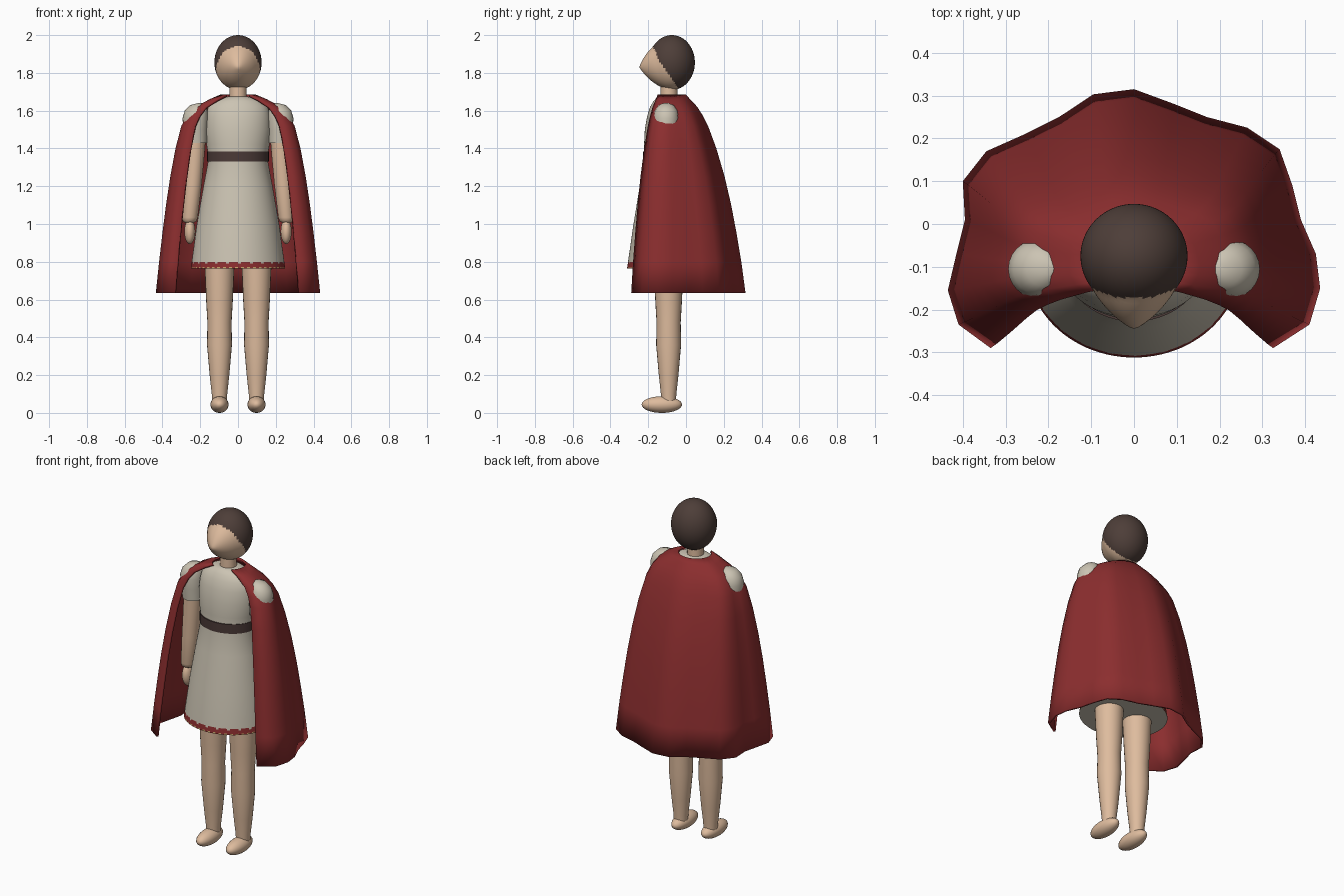
import bpy, bmesh, math
from mathutils import Vector

cube = bpy.data.objects.get("Cube")
if cube:
    bpy.data.objects.remove(cube, do_unlink=True)


def material(name, rgb):
    m = bpy.data.materials.new(name)
    m.use_nodes = True
    m.diffuse_color = (*rgb, 1)
    m.node_tree.nodes["Principled BSDF"].inputs["Base Color"].default_value = (*rgb, 1)
    return m


SKIN = material("skin", (0.73, 0.50, 0.34))
CLOTH = material("cream_cloth", (0.60, 0.55, 0.45))
HAIR = material("dark_brown_hair", (0.075, 0.048, 0.04))
BELT = material("brown_leather", (0.07, 0.042, 0.038))
RED = material("red_cloth", (0.26, 0.027, 0.028))
GOLD = material("gold_thread", (0.55, 0.36, 0.14))


def finish(bm, name, mats, angle=50):
    mesh = bpy.data.meshes.new(name)
    bm.to_mesh(mesh)
    bm.free()
    ob = bpy.data.objects.new(name, mesh)
    bpy.context.collection.objects.link(ob)
    for m in mats:
        mesh.materials.append(m)
    bpy.ops.object.select_all(action='DESELECT')
    ob.select_set(True)
    bpy.context.view_layer.objects.active = ob
    bpy.ops.object.shade_smooth_by_angle(angle=math.radians(angle))
    return ob


def loft(name, rings, mats, sides=24, rule=None):
    """Stack of ellipses (x, y, z, rx, ry), closed at both ends."""
    bm = bmesh.new()
    loops = []
    for x, y, z, rx, ry in rings:
        turn = [2 * math.pi * i / sides for i in range(sides)]
        loops.append([bm.verts.new((x + rx * math.cos(a), y + ry * math.sin(a), z)) for a in turn])
    for k, (a, b) in enumerate(zip(loops, loops[1:])):
        for i in range(sides):
            j = (i + 1) % sides
            f = bm.faces.new((a[i], a[j], b[j], b[i]))
            if rule:
                f.material_index = rule(k, i)
    bm.faces.new(loops[0])
    bm.faces.new(loops[-1])
    bmesh.ops.recalc_face_normals(bm, faces=bm.faces)
    return finish(bm, name, mats)


def ellipsoid(name, centre, radii, mats, shape=None, u=24, v=16):
    bm = bmesh.new()
    bmesh.ops.create_uvsphere(bm, u_segments=u, v_segments=v, radius=1)
    for vert in bm.verts:
        vert.co = Vector(centre) + Vector(c * r for c, r in zip(vert.co, radii))
    if shape:
        shape(bm)
    return finish(bm, name, mats, 60)


# Head: hair cap painted by a hairline rule, pointed nose pulled from the face
def shape_head(bm):
    for f in bm.faces:
        c = f.calc_center_median()
        drop = 1.86 - c.z
        f.material_index = int(c.y > -0.14 + drop * (0.7 if drop > 0 else 0.4))
    for v in bm.verts:
        if v.co.y < -0.08:
            reach = math.hypot(v.co.x / 0.1, (v.co.z - 1.83) / 0.11)
            v.co.y -= 0.052 * max(0, 1 - reach)


ellipsoid("head", (0, -0.075, 1.855), (0.125, 0.122, 0.145), [SKIN, HAIR], shape_head, 64, 48)
loft("neck", [(0, -0.09, 1.62, 0.046, 0.046), (0, -0.09, 1.76, 0.044, 0.044)], [SKIN])

# Tunic with patterned hem
gown = [(0.765, 0.25, 0.222), (0.773, 0.249, 0.221), (0.79, 0.246, 0.218),
        (0.8, 0.245, 0.217), (1.0, 0.218, 0.188), (1.2, 0.183, 0.155),
        (1.35, 0.155, 0.13), (1.42, 0.167, 0.132), (1.5, 0.174, 0.128),
        (1.57, 0.17, 0.116), (1.62, 0.158, 0.1), (1.65, 0.13, 0.082),
        (1.668, 0.09, 0.066), (1.675, 0.05, 0.05)]


def hem_rule(ring, i):
    if ring == 0:
        return 2 if i % 2 else 1
    if ring == 1:
        return 1
    return int(ring == 2 and i % 4 != 0)


loft("tunic", [(0, -0.09, z, rx, ry) for z, rx, ry in gown], [CLOTH, RED, GOLD], 96, hem_rule)
loft("belt", [(0, -0.09, z, 0.163, 0.138) for z in (1.33, 1.385)], [BELT], 48)

# Limbs, one set per side
for side, s in (("left", 1), ("right", -1)):
    loft(side + "_sleeve", [(s * x, -0.105, z, r, r) for x, z, r in (
        (0.222, 1.43, 0.058), (0.225, 1.5, 0.064), (0.226, 1.56, 0.068),
        (0.222, 1.6, 0.06), (0.212, 1.63, 0.04), (0.2, 1.64, 0.012))], [CLOTH])
    loft(side + "_arm", [(s * x, -0.105, z, r, r) for x, z, r in (
        (0.257, 1.005, 0.02), (0.256, 1.015, 0.036), (0.254, 1.035, 0.041),
        (0.24, 1.2, 0.047), (0.228, 1.36, 0.05), (0.222, 1.46, 0.052))], [SKIN])
    ellipsoid(side + "_hand", (s * 0.255, -0.105, 0.96), (0.029, 0.042, 0.066), [SKIN])
    loft(side + "_leg", [(s * 0.098, -0.092, z, r, r) for z, r in (
        (0.05, 0.038), (0.1, 0.041), (0.2, 0.052), (0.36, 0.066),
        (0.48, 0.064), (0.6, 0.071), (0.8, 0.08), (0.95, 0.083))], [SKIN])
    ellipsoid(side + "_foot", (s * 0.098, -0.128, 0.044), (0.048, 0.107, 0.044), [SKIN])

# Cape: open neckline swept out to a wavy hem
hem = [(0.325, -0.29), (0.41, -0.235), (0.435, -0.15), (0.425, -0.07), (0.39, 0.01),
       (0.37, 0.09), (0.34, 0.175), (0.265, 0.225), (0.17, 0.25), (0.095, 0.28),
       (0, 0.315), (-0.095, 0.303), (-0.175, 0.25), (-0.255, 0.21), (-0.345, 0.17),
       (-0.4, 0.1), (-0.395, 0.01), (-0.415, -0.07), (-0.435, -0.155),
       (-0.41, -0.235), (-0.335, -0.29)]
# height, sideways spread, front-to-back spread
levels = [(1.685, 0, 0), (1.66, 0.18, 0.07), (1.62, 0.4, 0.19), (1.575, 0.52, 0.28),
          (1.52, 0.61, 0.37), (1.4, 0.7, 0.51), (1.25, 0.78, 0.65), (1.1, 0.845, 0.76),
          (0.95, 0.9, 0.85), (0.8, 0.95, 0.93), (0.635, 1, 1)]
bm = bmesh.new()
rows = []
for z, fx, fy in levels:
    row = []
    for i, (hx, hy) in enumerate(hem):
        a = math.radians(-50 + 280 * i / (len(hem) - 1))
        nx, ny = 0.095 * math.cos(a), -0.085 + 0.085 * math.sin(a)
        row.append(bm.verts.new((nx + (hx - nx) * fx, ny + (hy - ny) * fy, z)))
    rows.append(row)
for a, b in zip(rows, rows[1:]):
    for i in range(len(hem) - 1):
        bm.faces.new((b[i], b[i + 1], a[i + 1], a[i]))
cape = finish(bm, "cape", [RED], 60)
thick = cape.modifiers.new("thickness", 'SOLIDIFY')
thick.thickness = 0.012
thick.offset = -1
